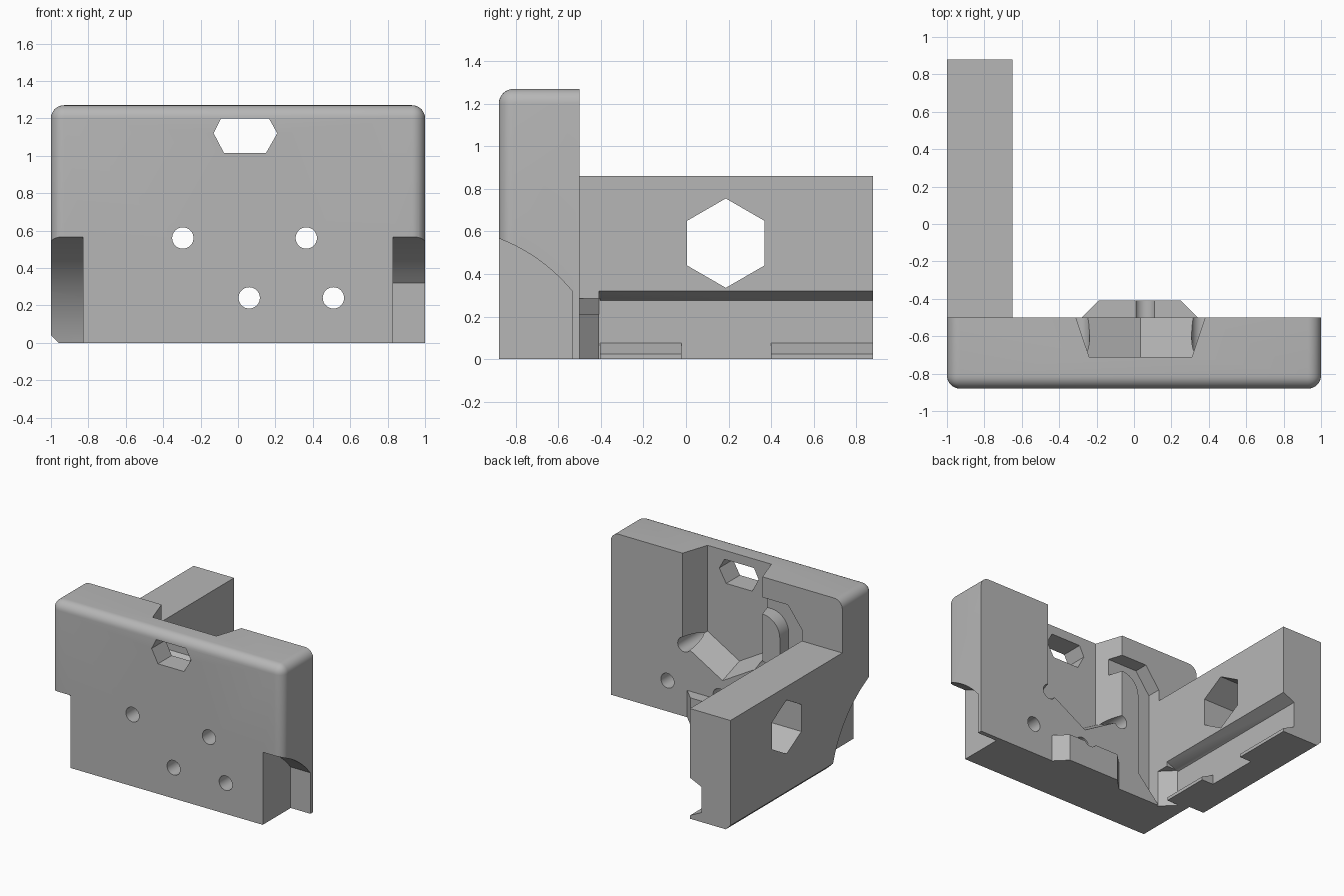
import bpy, bmesh
from math import sin, cos, pi, radians

if "Cube" in bpy.data.objects:
    bpy.data.objects.remove(bpy.data.objects["Cube"], do_unlink=True)

grey = bpy.data.materials.new("plain_grey")
grey.use_nodes = True
GREY = (0.47, 0.47, 0.47, 1)
grey.diffuse_color = GREY
grey.node_tree.nodes["Principled BSDF"].inputs["Base Color"].default_value = GREY


def link(name, bm):
    bmesh.ops.recalc_face_normals(bm, faces=bm.faces[:])
    mesh = bpy.data.meshes.new(name)
    bm.to_mesh(mesh)
    bm.free()
    mesh.materials.append(grey)
    ob = bpy.data.objects.new(name, mesh)
    bpy.context.collection.objects.link(ob)
    return ob


def prism(name, axis, lo, hi, pts, end_pts=None):
    """Extrude a profile along an axis, optionally tapering to end_pts."""
    place = {"x": lambda p, d: (d, p[0], p[1]),
             "y": lambda p, d: (p[0], d, p[1]),
             "z": lambda p, d: (p[0], p[1], d)}[axis]
    bm = bmesh.new()
    a = [bm.verts.new(place(p, lo)) for p in pts]
    b = [bm.verts.new(place(p, hi)) for p in (end_pts or pts)]
    bm.faces.new(a)
    bm.faces.new(b)
    for i in range(len(a)):
        j = (i + 1) % len(a)
        bm.faces.new((a[i], a[j], b[j], b[i]))
    return link(name, bm)


def rect(u0, u1, v0, v1):
    return [(u0, v0), (u1, v0), (u1, v1), (u0, v1)]


def arc(cu, cv, r, start, end, n):
    return [(cu + r * cos(radians(start + (end - start) * i / n)),
             cv + r * sin(radians(start + (end - start) * i / n))) for i in range(n + 1)]


def combine(body, tool, operation):
    mod = body.modifiers.new("combine", "BOOLEAN")
    mod.operation = operation
    mod.solver = "EXACT"
    mod.object = tool
    bpy.context.view_layer.objects.active = body
    bpy.ops.object.modifier_apply(modifier=mod.name)
    bpy.data.objects.remove(tool, do_unlink=True)


def cut(name, *args):
    combine(body, prism(name, *args), "DIFFERENCE")


# Face plate with rounded front and upper side edges
body = prism("mount_body", "y", -0.88, -0.5, rect(-1, 1, 0, 1.27))
bm = bmesh.new()
bm.from_mesh(body.data)
rounded = []
for e in bm.edges:
    p, q = e.verts[0].co, e.verts[1].co
    front = p.y < -0.8 and q.y < -0.8
    top = p.z > 1 and q.z > 1
    bottom = p.z < 0.1 and q.z < 0.1
    along_y = abs(p.y - q.y) > 0.1
    if (front and not bottom) or (along_y and top):
        rounded.append(e)
bmesh.ops.bevel(bm, geom=rounded, offset=0.07, segments=8, profile=0.5, affect="EDGES")
bm.to_mesh(body.data)
bm.free()

# Side arm and rear boss
combine(body, prism("arm", "y", -0.56, 0.88, rect(-1, -0.65, 0, 0.86)), "UNION")
combine(body, prism("boss", "z", 0, 0.21,
                    [(-0.28, -0.55), (-0.28, -0.5), (-0.19, -0.41),
                     (0.25, -0.41), (0.34, -0.5), (0.34, -0.55)]), "UNION")

# Tapered pocket with a V floor, open at the top
cut("pocket", "y", -0.71, -0.45,
    [(-0.24, 1.4), (0.31, 1.4), (0.31, 0.6), (0.035, 0.44), (-0.24, 0.6)],
    [(-0.327, 1.4), (0.397, 1.4), (0.397, 0.56), (0.035, 0.35), (-0.327, 0.56)])

# Curved cable channel from the pocket down to the arm
cut("channel", "y", -0.61, -0.45,
    [(-0.25, 1.11), (-0.53, 1.11), (-0.65, 0.95), (-0.65, 0), (-0.46, 0.2)]
    + arc(-0.31, 0.83, 0.15, 180, 90, 10) + [(-0.25, 0.98)])

# Window in the plate
cut("window", "y", -1, -0.6,
    [(-0.09, 1.2), (0.165, 1.2), (0.21, 1.12), (0.15, 1.015), (-0.075, 1.015), (-0.13, 1.12)])

# Screw holes
for x, z in ((-0.295, 0.56), (0.365, 0.56), (0.06, 0.24), (0.51, 0.24)):
    cut("screw_hole", "y", -1, -0.3, arc(x, z, 0.057, 0, 348.75, 31))

# Curved clearances at the lower front corners
curve = arc(-1.17, -0.2, 0.82, 85, 8, 28)
cut("arm_side_clearance", "x", -1.1, -0.83, curve + [(-1.17, -0.2)])
short = [p for p in curve if p[0] < -0.54]
cut("free_side_clearance", "x", 0.83, 1.1,
    short + [(-0.535, 0.32), (-0.535, -0.1), (-1.17, -0.1)])

# Hexagonal hole through the arm
cut("arm_hole", "x", -1.1, -0.5, arc(0.187, 0.545, 0.21, 30, 330, 5))

# Recess along the inner foot of the arm, leaving two lower ribs
cut("foot_recess", "y", -0.41, 0.95,
    [(-0.6, 0.343), (-0.65, 0.32), (-0.75, 0.275), (-0.75, 0.075), (-0.65, 0.025), (-0.6, 0)])
cut("rib_gap", "y", -0.02, 0.4, rect(-0.75, -0.6, -0.1, 0.15))
cut("recess_entry", "z", -0.1, 0.285,
    [(-0.65, -0.51), (-0.75, -0.41), (-0.75, -0.405), (-0.64, -0.405), (-0.64, -0.51)])

# Outer lower chamfer of the arm
cut("foot_chamfer", "y", -0.95, 0.95, [(-1.02, 0.06), (-0.94, -0.02), (-1.02, -0.02)])

# Shading
bpy.ops.object.select_all(action="DESELECT")
body.select_set(True)
bpy.context.view_layer.objects.active = body
bpy.ops.object.shade_smooth_by_angle(angle=radians(30))
